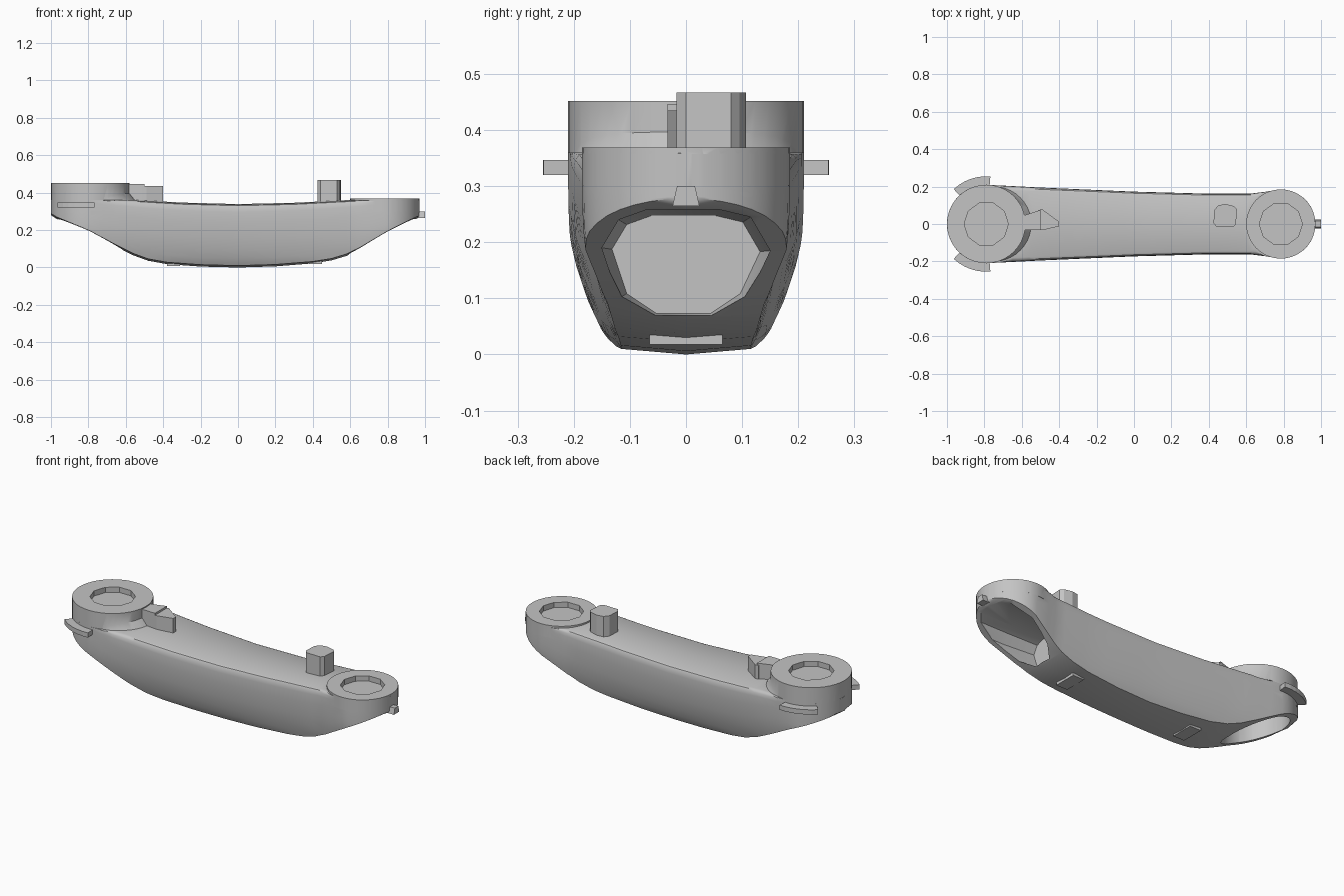
import bpy, bmesh, math

cube = bpy.data.objects.get("Cube")
if cube:
    bpy.data.objects.remove(cube, do_unlink=True)

GREY = (0.55, 0.55, 0.55, 1)
grey = bpy.data.materials.new("light grey")
grey.use_nodes = True
grey.diffuse_color = GREY
grey.node_tree.nodes["Principled BSDF"].inputs["Base Color"].default_value = GREY


def skin(name, rings):
    """Closed solid through a list of equally long point rings."""
    bm = bmesh.new()
    loops = [[bm.verts.new(p) for p in ring] for ring in rings]
    n = len(loops[0])
    for a, b in zip(loops, loops[1:]):
        for i in range(n):
            j = (i + 1) % n
            bm.faces.new((a[i], a[j], b[j], b[i]))
    bm.faces.new(loops[0])
    bm.faces.new(loops[-1])
    bmesh.ops.recalc_face_normals(bm, faces=bm.faces)
    mesh = bpy.data.meshes.new(name)
    bm.to_mesh(mesh)
    bm.free()
    mesh.materials.append(grey)
    ob = bpy.data.objects.new(name, mesh)
    bpy.context.collection.objects.link(ob)
    return ob


def prism(name, outline, low, high):
    return skin(name, [[(x, y, z) for x, y in outline] for z in (low, high)])


def circle(cx, r, sides):
    return [(cx + r * math.cos(math.tau * i / sides), r * math.sin(math.tau * i / sides))
            for i in range(sides)]


def select(ob):
    bpy.ops.object.select_all(action='DESELECT')
    ob.select_set(True)
    bpy.context.view_layer.objects.active = ob


def combine(ob, other, operation):
    mod = ob.modifiers.new(operation.lower(), 'BOOLEAN')
    mod.operation, mod.solver, mod.object = operation, 'EXACT', other
    select(ob)
    bpy.ops.object.modifier_apply(modifier=mod.name)
    bpy.data.objects.remove(other, do_unlink=True)


def smooth(ob, angle):
    select(ob)
    bpy.ops.object.shade_smooth_by_angle(angle=math.radians(angle))


def interp(table, v):
    for (a, fa), (b, fb) in zip(table, table[1:]):
        if v <= b:
            return fa + (fb - fa) * max(0, v - a) / (b - a)
    return table[-1][1]


# Curves that shape the hull: underside, top, plan width, flank taper by height
BOTTOM = [(-1, .28), (-.97, .26), (-.8, .19), (-.65, .11), (-.56, .065), (-.48, .036), (-.38, .018),
          (-.2, .005), (0, 0), (.2, .006), (.4, .022), (.5, .038), (.58, .062), (.65, .096),
          (.8, .185), (.92, .245), (.97, .268)]
TOP = [(-.6, .36), (-.3, .343), (0, .335), (.3, .342), (.62, .358)]
WIDTH = [(-.79, .21), (-.5, .195), (0, .173), (.4, .162), (.62, .162), (.7, .172), (.785, .185)]
FLANK = [(0, .62), (.012, .68), (.04, .77), (.1, .88), (.16, .95), (.22, .99), (.28, 1)]
SHOULDER = [(0, 1), (.88, 1), (.95, .985), (.985, .95), (1, .89)]
TALL, SHORT = (-.79, .21), (.785, .185)      # centre and radius of the end hubs


def half_width(x):
    for c, r in (TALL, SHORT):
        if (x - c) * c > 0:
            return math.sqrt(max(r * r - (x - c) ** 2, .0001))
    return interp(WIDTH, x)


def section(x):
    base, high, w = interp(BOTTOM, x), interp(TOP, x), half_width(x)
    low = base + .01
    half = [(x, 0, base)]
    for t in (0, .05, .12, .25, .45, .7, .88, .95, .985, 1):
        z = low + t * (high - low)
        rounding = interp(SHOULDER, t) if -.7 < x < .68 else 1
        half.append((x, w * interp(FLANK, z) * rounding, z))
    half.append((x, 0, high + .004))
    return half + [(x, -y, z) for x, y, z in reversed(half[1:-1])]


def hub_stations(c, r):
    side = math.copysign(1, c)
    return [c + side * r * math.sin(math.pi / 2 * i / 9) for i in range(10)]


stations = sorted(hub_stations(*TALL) + hub_stations(*SHORT) +
                  [-.72, -.65, -.6, -.56, -.52, -.48, -.44, -.38, -.3, -.2, -.1, 0, .1, .2, .3, .4,
                   .45, .5, .54, .58, .62, .65, .7])
hull = skin("arm_shell", [section(x) for x in stations])

# Sloping collar at the foot of the tall hub
collar = [[(x, y, z) for x, y in circle(c, r, 40)]
          for c, r, z in ((-.745, .196, .3), (-.745, .2, .355), (-.78, .196, .402))]
combine(hull, skin("collar", collar), 'UNION')

# End hubs with shallow faceted sockets
for (c, r), low, high, socket in ((TALL, .3, .452, .118), (SHORT, .3, .369, .115)):
    combine(hull, prism("hub", circle(c, r, 40), low, high), 'UNION')
    combine(hull, prism("socket_cutter", circle(c, socket, 10), high - .03, high + .1), 'DIFFERENCE')

# Hollow opening in the sloping underside of the short end
OPENING = [(-.06, .06), (.05, .06), (.11, .1), (.15, .185), (.115, .245), (.06, .258),
           (-.07, .258), (-.12, .24), (-.15, .19), (-.12, .1)]
rings = [[(x, y * k, .17 + (z - .17) * k) for y, z in OPENING]
         for x, k in ((.54, .88), (.72, 1), (1.2, 1))]
combine(hull, skin("opening_cutter", rings), 'DIFFERENCE')

# Round hollow beneath the tall hub
combine(hull, prism("hollow_cutter", circle(TALL[0], .172, 32), -.1, .37), 'DIFFERENCE')
smooth(hull, 35)

# Pointer beside the tall hub
prism("pointer_stem", [(-.62, -.03), (-.5, -.033), (-.5, .075), (-.62, .035)], .33, .446)
prism("pointer_head", [(-.51, -.033), (-.49, -.033), (-.4, -.012), (-.4, .012), (-.49, .078), (-.51, .075)],
      .33, .435)

# Post beside the short hub
post = prism("post", [(.44, -.015), (.53, -.017), (.545, 0), (.55, .08), (.535, .095), (.49, .107),
                      (.45, .1), (.43, .075), (.425, .005)], .33, .467)
smooth(post, 20)

# Curved side wings on the tall hub
for side, label in ((1, "left"), (-1, "right")):
    angles = [math.radians(85 + 48 * i / 6) for i in range(7)]
    arc = [(r, a) for r, seq in ((.255, angles), (.195, angles[::-1])) for a in seq]
    prism(f"{label}_wing", [(TALL[0] + r * math.cos(a), side * r * math.sin(a)) for r, a in arc],
          .32, .347)

# Small nub on the short end
skin("end_nub", [[(x, -.024, .265), (x, .024, .265), (x, .016, .3), (x, -.016, .3)]
                 for x in (.94, 1)])

# Pads under the belly
for x, label, low in ((-.345, "rear", .008), (.415, "forward", .018)):
    prism(f"{label}_pad", [(x - .035, -.065), (x + .035, -.065), (x + .035, .065), (x - .035, .065)],
          low, .05)
